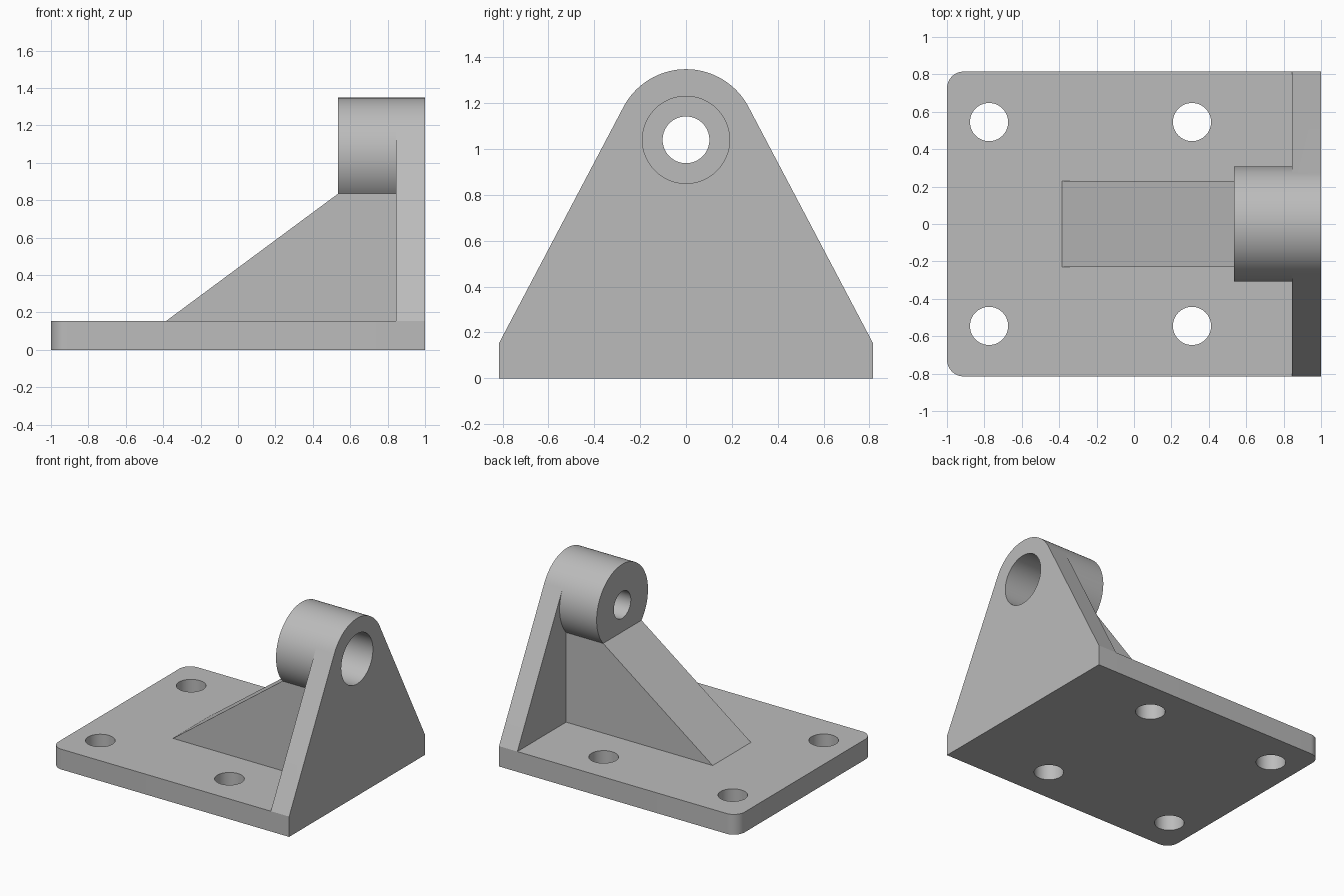
import bpy, bmesh
from math import pi, cos, sin, acos, atan2, hypot, radians

if "Cube" in bpy.data.objects:
    bpy.data.objects.remove(bpy.data.objects["Cube"], do_unlink=True)

# Main dimensions
HALF_W, THICK = 0.815, 0.154
WALL_X, BOSS_X = 0.846, 0.535
AXIS_Z, BOSS_R = 1.04, 0.308
RIB_HALF, RIB_TOP = 0.23, 0.835

grey = bpy.data.materials.new("plain_grey")
grey.use_nodes = True
grey.diffuse_color = (0.5, 0.5, 0.5, 1)
grey.node_tree.nodes["Principled BSDF"].inputs["Base Color"].default_value = (0.5, 0.5, 0.5, 1)


def arc(cx, cy, r, start, end, n):
    steps = [start + (end - start) * i / n for i in range(n + 1)]
    return [(cx + r * cos(a), cy + r * sin(a)) for a in steps]


def circle(cx, cy, r, n=64):
    return arc(cx, cy, r, 0, 2 * pi, n)[:-1]


def prism(name, outline, axis, low, high):
    """Extrude a 2D outline along the given axis."""
    place = {"X": lambda a, b, d: (d, a, b),
             "Y": lambda a, b, d: (a, d, b),
             "Z": lambda a, b, d: (a, b, d)}[axis]
    bm = bmesh.new()
    ends = [[bm.verts.new(place(a, b, d)) for a, b in outline] for d in (low, high)]
    for ring in ends:
        bm.faces.new(ring)
    n = len(outline)
    for i in range(n):
        j = (i + 1) % n
        bm.faces.new((ends[0][i], ends[0][j], ends[1][j], ends[1][i]))
    bmesh.ops.recalc_face_normals(bm, faces=bm.faces)
    mesh = bpy.data.meshes.new(name)
    bm.to_mesh(mesh)
    bm.free()
    mesh.materials.append(grey)
    obj = bpy.data.objects.new(name, mesh)
    bpy.context.collection.objects.link(obj)
    return obj


def combine(target, tool, operation):
    tool.hide_render = True
    mod = target.modifiers.new(operation.title(), "BOOLEAN")
    mod.operation, mod.solver, mod.object = operation, "EXACT", tool
    bpy.context.view_layer.objects.active = target
    bpy.ops.object.modifier_apply(modifier=mod.name)
    bpy.data.objects.remove(tool, do_unlink=True)


# Upright wall: straight foot, sides tangent to the rounded head
drop = AXIS_Z - THICK
tangent = acos(BOSS_R / hypot(HALF_W, drop)) - atan2(drop, HALF_W)
head = arc(0, AXIS_Z, BOSS_R, tangent, pi - tangent, 36)
foot = [(-HALF_W, THICK), (-HALF_W, 0), (HALF_W, 0), (HALF_W, THICK)]
bracket = prism("bearing_bracket", head + foot, "X", WALL_X, 1)

# Base plate with two rounded corners
r = 0.09
corners = (arc(-1 + r, HALF_W - r, r, pi / 2, pi, 12)
           + arc(-1 + r, -HALF_W + r, r, pi, 1.5 * pi, 12))
base = prism("base_plate", corners + [(WALL_X, -HALF_W), (WALL_X, HALF_W)], "Z", 0, THICK)
combine(bracket, base, "UNION")

# Cylindrical boss, sharing the head's arc
under = arc(0, AXIS_Z, BOSS_R, pi - tangent, 2 * pi + tangent, 64)[1:-1]
combine(bracket, prism("boss", head + under, "X", BOSS_X, WALL_X), "UNION")

# Sloping support rib, sunk slightly into the neighbouring parts
rib = [(-0.385, THICK), (BOSS_X, RIB_TOP), (0.9, RIB_TOP), (0.9, 0.1), (-0.385, 0.1)]
combine(bracket, prism("support_rib", rib, "Y", -RIB_HALF, RIB_HALF), "UNION")

# Stepped bore
combine(bracket, prism("wide_bore", circle(0, AXIS_Z, 0.19), "X", BOSS_X + THICK, 1.1), "DIFFERENCE")
combine(bracket, prism("narrow_bore", circle(0, AXIS_Z, 0.102), "X", 0.4, 0.8), "DIFFERENCE")

# Four mounting holes
for x in (-0.775, 0.31):
    for y in (-0.545, 0.545):
        combine(bracket, prism("bolt_hole", circle(x, y, 0.102), "Z", -0.1, 0.3), "DIFFERENCE")

# Smooth curves, crisp edges
bpy.ops.object.select_all(action="DESELECT")
bracket.select_set(True)
bpy.context.view_layer.objects.active = bracket
bpy.ops.object.shade_smooth_by_angle(angle=radians(20))
